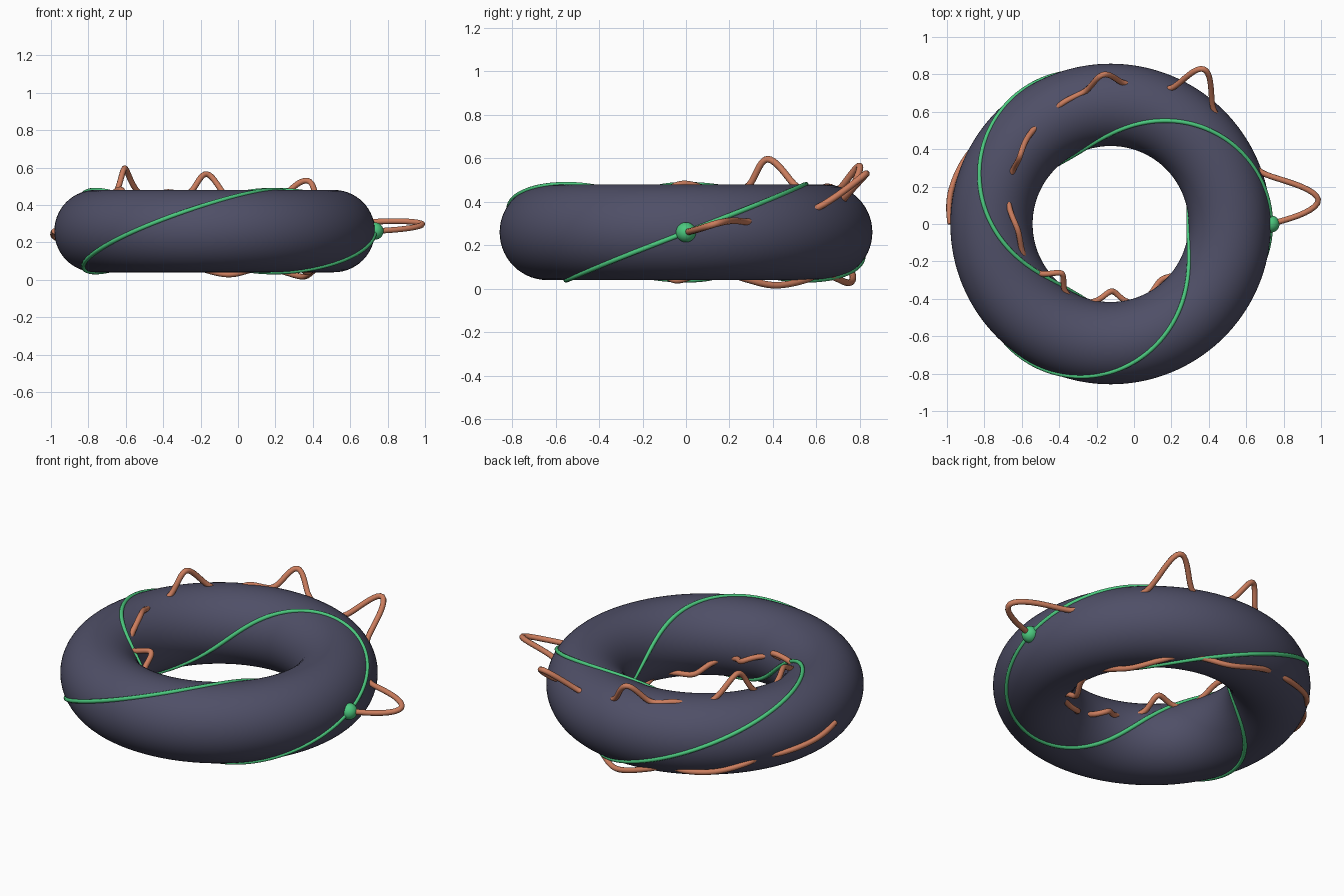
import bpy, math

if "Cube" in bpy.data.objects:
    bpy.data.objects.remove(bpy.data.objects["Cube"])

CX, CZ, R, r = -0.125, 0.26, 0.637, 0.22


def material(name, col):
    m = bpy.data.materials.new(name)
    m.diffuse_color = (*col, 1)
    m.use_nodes = True
    m.node_tree.nodes["Principled BSDF"].inputs["Base Color"].default_value = m.diffuse_color
    return m


slate = material("slate", (0.078, 0.078, 0.135))
green = material("green", (0.072, 0.584, 0.212))
copper = material("copper", (0.60, 0.205, 0.11))


# point on a torus of tube radius rho, angles in degrees
def torus_point(theta, phi, rho):
    t, p = math.radians(theta), math.radians(phi)
    d = R + rho * math.cos(p)
    return (CX + d * math.cos(t), d * math.sin(t), CZ + rho * math.sin(p))


def tube(name, pts, radius, mat, cyclic=False):
    cu = bpy.data.curves.new(name, 'CURVE')
    cu.dimensions = '3D'
    cu.bevel_depth = radius
    cu.bevel_resolution = 3
    cu.use_fill_caps = True
    sp = cu.splines.new('POLY')
    sp.points.add(len(pts) - 1)
    for q, c in zip(sp.points, pts):
        q.co = (*c, 1)
    sp.use_cyclic_u = cyclic
    sp.use_smooth = True
    cu.materials.append(mat)
    ob = bpy.data.objects.new(name, cu)
    bpy.context.collection.objects.link(ob)
    return ob


# ring body
bpy.ops.mesh.primitive_torus_add(major_segments=144, minor_segments=56,
                                 major_radius=R, minor_radius=r, location=(CX, 0, CZ))
ring = bpy.context.object
ring.name = "ring_body"
ring.data.materials.append(slate)
bpy.ops.object.shade_smooth()

# green knot line: two turns around, three through the hole
N = 400
tube("knot_line", [torus_point(720 * i / N, 1080 * i / N, r) for i in range(N)],
     0.0115, green, cyclic=True)

# start marker
bpy.ops.mesh.primitive_uv_sphere_add(segments=32, ring_count=16, radius=0.046,
                                     location=(CX + R + r, 0, CZ))
ball = bpy.context.object
ball.name = "start_marker"
ball.data.materials.append(green)
bpy.ops.object.shade_smooth()

# wandering thread: lobes (start, peak, end, height) that leave the ring and dive back in
lobes = [(0, 6.7, 19, .262), (48, 59, 66, .205), (85, 93, 101, .125), (130, 142, 151, .117),
         (171, 183, 196, .04), (215, 225, 236, .085), (259, 271, 281, .057),
         (300, 313, 326, .045), (343, 354, 365, .045), (388, 401, 416, .024),
         (434, 446, 462, .04), (477, 489, 501, .018), (514, 529, 540, .017)]
keys = []
for i, (a, p, b, h) in enumerate(lobes):
    keys += [(a, 0), (p, h), (b, 0)]
    if i == 2:
        keys.append((112, -.004))       # long shallow tail
        b = 112
    if i < len(lobes) - 1:
        keys.append(((b + lobes[i + 1][0]) / 2, -.05 if i < 4 else -.03))


def catmull(a, b, c, d, t):
    return 0.5 * (2 * b + (c - a) * t + (2 * a - 5 * b + 4 * c - d) * t * t
                  + (3 * b - a - 3 * c + d) * t ** 3)


pts = []
ext = [keys[0]] + keys + [keys[-1]]
for i in range(len(keys) - 1):
    for s in range(10):
        th, ex = (catmull(*(ext[i + j][k] for j in range(4)), s / 10) for k in (0, 1))
        pts.append(torus_point(th, th * 2 / 3, r + ex))
pts.append(torus_point(540, 360, r))
tube("wandering_thread", pts, 0.0155, copper)
